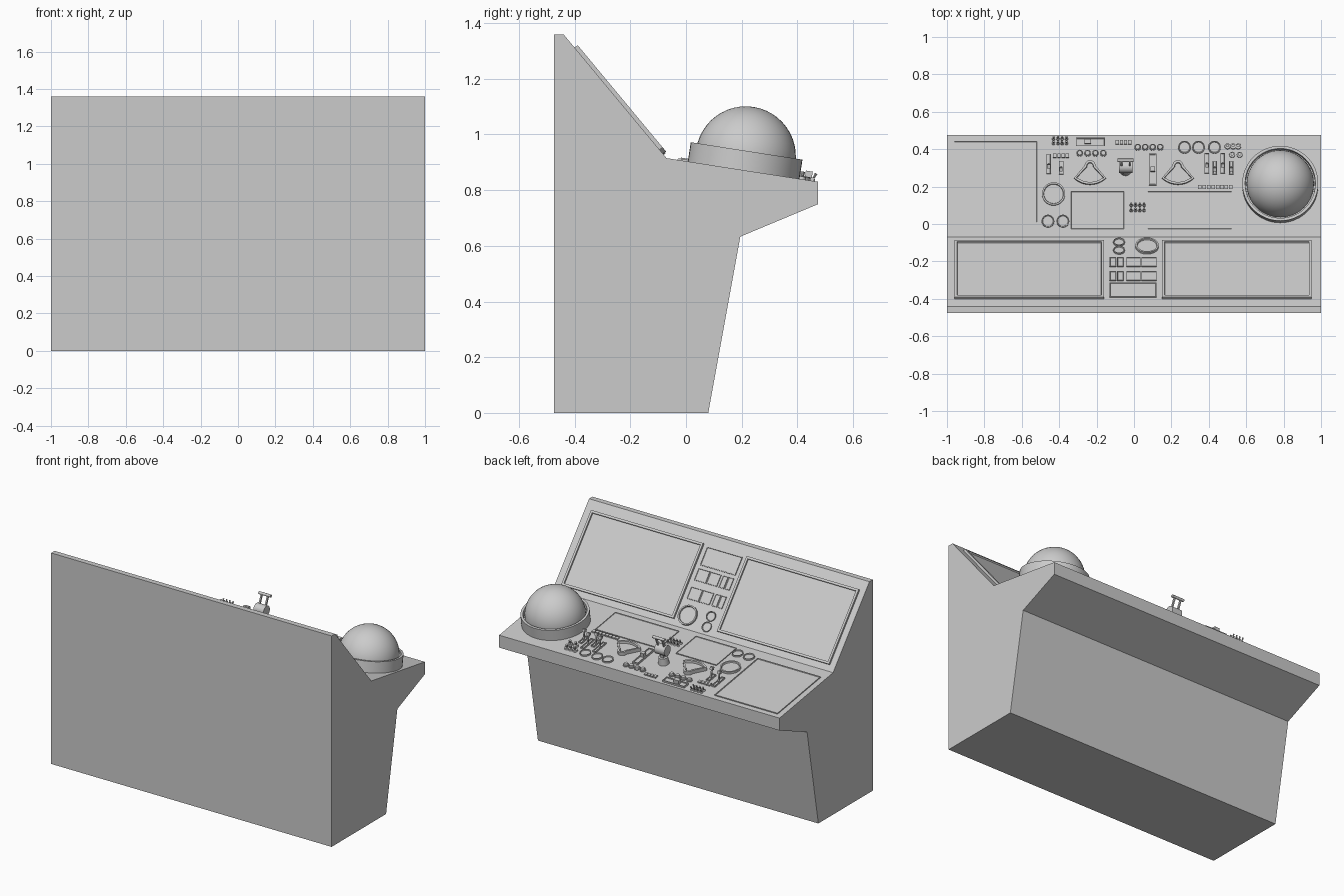
import bpy, bmesh
from math import radians, sin, cos, atan2
from mathutils import Matrix, Vector

if "Cube" in bpy.data.objects:
    bpy.data.objects.remove(bpy.data.objects["Cube"])

T = Matrix.Translation
DESK_A = -atan2(0.085, 0.545)
BACK_A = -atan2(0.445, 0.37)


# surface frames: local x/y lie on the surface, local z points out of it
def desk(x, y):
    return T((x, y, 0.915 - (y + 0.07) * 0.156)) @ Matrix.Rotation(DESK_A, 4, 'X')


def back(x, y):
    return T((x, y, 0.915 - (y + 0.07) * 1.2027)) @ Matrix.Rotation(BACK_A, 4, 'X')


def finish(name, bm, smooth=True):
    bmesh.ops.recalc_face_normals(bm, faces=bm.faces)
    me = bpy.data.meshes.new(name)
    bm.to_mesh(me)
    bm.free()
    ob = bpy.data.objects.new(name, me)
    bpy.context.collection.objects.link(ob)
    if smooth:
        bpy.context.view_layer.objects.active = ob
        ob.select_set(True)
        bpy.ops.object.shade_smooth_by_angle(angle=radians(35))
        ob.select_set(False)
    return ob


def box(bm, M, c, s, tilt=0):
    m = M @ T(c) @ Matrix.Rotation(tilt, 4, 'X') @ Matrix.Diagonal((*s, 1))
    bmesh.ops.create_cube(bm, size=1, matrix=m)


def cyl(bm, M, c, r1, r2, h, seg=16, tilt=0, axis='X'):
    m = M @ T(c) @ Matrix.Rotation(tilt, 4, axis) @ T((0, 0, h / 2))
    bmesh.ops.create_cone(bm, cap_ends=True, segments=seg, radius1=r1, radius2=r2,
                          depth=h, matrix=m)


# raised outline with a recessed top
def tray(bm, M, pts, h, rim, sink):
    vs = [bm.verts.new(M @ Vector((x, y, 0))) for x, y in pts]
    vt = [bm.verts.new(M @ Vector((x, y, h))) for x, y in pts]
    n = len(pts)
    for i in range(n):
        j = (i + 1) % n
        bm.faces.new((vs[i], vs[j], vt[j], vt[i]))
    top = bm.faces.new(vt)
    bm.normal_update()
    bmesh.ops.inset_individual(bm, faces=[top], thickness=rim)
    bmesh.ops.inset_individual(bm, faces=[top], thickness=0.002, depth=-sink)


def circle(r, n=28):
    return [(r * cos(i * 6.28318 / n), r * sin(i * 6.28318 / n)) for i in range(n)]


def panel(name, surf, x0, x1, y0, y1, h, rim, sink):
    a = DESK_A if surf is desk else BACK_A
    w, d = (x1 - x0) / 2, (y1 - y0) / 2 / cos(a)
    bm = bmesh.new()
    tray(bm, surf((x0 + x1) / 2, (y0 + y1) / 2),
         [(-w, -d), (w, -d), (w, d), (-w, d)], h, rim, sink)
    finish(name, bm, False)


def gauge(name, surf, x, y, r, h=0.01):
    bm = bmesh.new()
    tray(bm, surf(x, y), circle(r), h, r * 0.14, h * 0.6)
    finish(name, bm)


# cabinet from its side profile
prof = [(-0.475, 0), (0.08, 0), (0.195, 0.633), (0.475, 0.75), (0.475, 0.83),
        (-0.07, 0.915), (-0.44, 1.36), (-0.475, 1.36)]
bm = bmesh.new()
f = bm.faces.new([bm.verts.new((-1, y, z)) for y, z in prof])
ext = bmesh.ops.extrude_face_region(bm, geom=[f])
bmesh.ops.translate(bm, vec=(2, 0, 0),
                    verts=[v for v in ext['geom'] if isinstance(v, bmesh.types.BMVert)])
finish("cabinet", bm, False)

# large and small screens
panel("left_main_screen", back, -0.96, -0.16, -0.40, -0.095, 0.014, 0.02, 0.008)
panel("right_main_screen", back, 0.15, 0.95, -0.40, -0.095, 0.014, 0.02, 0.008)
panel("middle_screen", back, -0.13, 0.12, -0.392, -0.318, 0.007, 0.004, 0.004)
for y in (-0.305, -0.23):
    for x0, x1 in ((-0.13, -0.095), (-0.09, -0.055), (-0.04, 0.035), (0.04, 0.12)):
        panel("status_panel", back, x0, x1, y, y + 0.048, 0.006, 0.003, 0.003)
panel("desk_screen_large", desk, -0.965, -0.515, 0.005, 0.445, 0.007, 0.007, 0.004)
panel("desk_screen_small", desk, -0.34, -0.05, -0.03, 0.175, 0.006, 0.005, 0.003)
panel("desk_screen_wide", desk, 0.07, 0.525, -0.03, 0.175, 0.006, 0.005, 0.003)

# round gauges
gauge("back_dial", back, 0.07, -0.122, 0.062, 0.014)
for y in (-0.1, -0.143):
    gauge("back_small_dial", back, -0.08, y, 0.031)
gauge("desk_dial", desk, -0.43, 0.16, 0.062, 0.014)
for x, y in ((-0.46, 0.015), (-0.38, 0.015), (0.27, 0.41), (0.345, 0.41), (0.43, 0.41)):
    gauge("desk_small_dial", desk, x, y, 0.034)

# dome with its collar
M = desk(0.782, 0.207)
bm = bmesh.new()
tray(bm, M, circle(0.203, 48), 0.07, 0.015, 0.03)
finish("dome_collar", bm)
bm = bmesh.new()
bmesh.ops.create_uvsphere(bm, u_segments=40, v_segments=24, radius=0.18)
bmesh.ops.bisect_plane(bm, geom=bm.verts[:] + bm.edges[:] + bm.faces[:],
                       plane_co=(0, 0, -0.012), plane_no=(0, 0, 1), clear_inner=True)
bm.transform(M @ T((0, 0, 0.05)))
finish("dome", bm)

# toggle switch clusters
for x0, ys in ((-0.43, (0.43, 0.455)), (-0.015, (0.072, 0.1))):
    bm = bmesh.new()
    for i in range(4):
        for y in ys:
            M = desk(x0 + i * 0.023, y)
            cyl(bm, M, (0, 0, 0), 0.009, 0.007, 0.008, 10)
            cyl(bm, M, (0, 0, 0.006), 0.003, 0.005, 0.024, 8, -0.35)
    finish("toggle_switches", bm)

# round push buttons and knobs
bm = bmesh.new()
for i in range(4):
    for x, y in ((0.02 + i * 0.04, 0.41), (-0.29 + i * 0.042, 0.378)):
        cyl(bm, desk(x, y), (0, 0, 0), 0.018, 0.018, 0.008)
        cyl(bm, desk(x, y), (0, 0, 0.008), 0.014, 0.012, 0.01)
finish("push_buttons", bm)
bm = bmesh.new()
for x, y in ((0.5, 0.415), (0.53, 0.415), (0.557, 0.415), (0.525, 0.37), (0.565, 0.37)):
    cyl(bm, desk(x, y), (0, 0, 0), 0.016, 0.015, 0.01)
    cyl(bm, desk(x, y), (0, 0, 0.01), 0.006, 0.009, 0.018, 10)
finish("knobs", bm)

# rows of flat keys
for x0, x1, y, n in ((-0.1, -0.012, 0.437, 4), (-0.435, -0.345, 0.365, 4),
                     (0.34, 0.53, 0.197, 8)):
    bm = bmesh.new()
    p = (x1 - x0) / n
    for i in range(n):
        box(bm, desk(x0 + (i + 0.5) * p, y), (0, 0, 0.004), (p * 0.8, 0.022, 0.01))
    finish("key_row", bm, False)

# lever handles in slotted bases
for x, y, d in ((-0.455, 0.32, 0.105), (-0.39, 0.3, 0.07), (0.39, 0.325, 0.11),
                (0.432, 0.3, 0.07), (0.475, 0.325, 0.11), (0.52, 0.3, 0.07)):
    bm = bmesh.new()
    M = desk(x, y)
    w, e = 0.012, d / 2
    tray(bm, M, [(-w, -e), (w, -e), (w, e), (-w, e)], 0.01, 0.005, 0.006)
    box(bm, M, (0, -e * 0.2, 0.03), (0.008, 0.008, 0.055), 0.35)
    box(bm, M, (0, -e * 0.2 - 0.01, 0.06), (0.018, 0.02, 0.018), 0.35)
    finish("lever", bm, False)

# sliders, one across and one along the desk
for x, y, w, d in ((-0.232, 0.438, 0.078, 0.022), (0.1, 0.29, 0.02, 0.085)):
    bm = bmesh.new()
    M = desk(x, y)
    tray(bm, M, [(-w, -d), (w, -d), (w, d), (-w, d)], 0.012, 0.006, 0.006)
    k = 0.018 if w > d else 0.012
    box(bm, M, (-0.015 if w > d else 0, 0, 0.018), (k * 2, 0.025, 0.03))
    finish("slider", bm, False)

# fan shaped quadrants
a = radians(43)
fan = [(0.125 * sin(-a + i * a / 6), -0.125 * cos(-a + i * a / 6)) for i in range(13)]
fan += [(0.03 * cos(i * 0.5236), 0.03 * sin(i * 0.5236) - 0.025) for i in range(7)]
for x in (-0.235, 0.235):
    bm = bmesh.new()
    tray(bm, desk(x, 0.333), fan, 0.024, 0.012, 0.014)
    finish("fan_quadrant", bm)

# central throttle: base, drum, two posts and crossbar
M = desk(-0.045, 0.29)
bm = bmesh.new()
cyl(bm, M, (0, 0, 0), 0.033, 0.028, 0.045, 20)
box(bm, M, (0, 0, 0.06), (0.025, 0.025, 0.05))
cyl(bm, M, (-0.036, 0, 0.095), 0.033, 0.033, 0.072, 20, radians(90), 'Y')
for s in (-1, 1):
    box(bm, M, (s * 0.022, 0.012, 0.145), (0.009, 0.012, 0.085), -0.25)
cyl(bm, M, (-0.043, 0.022, 0.184), 0.009, 0.009, 0.086, 12, radians(90), 'Y')
finish("throttle", bm)
